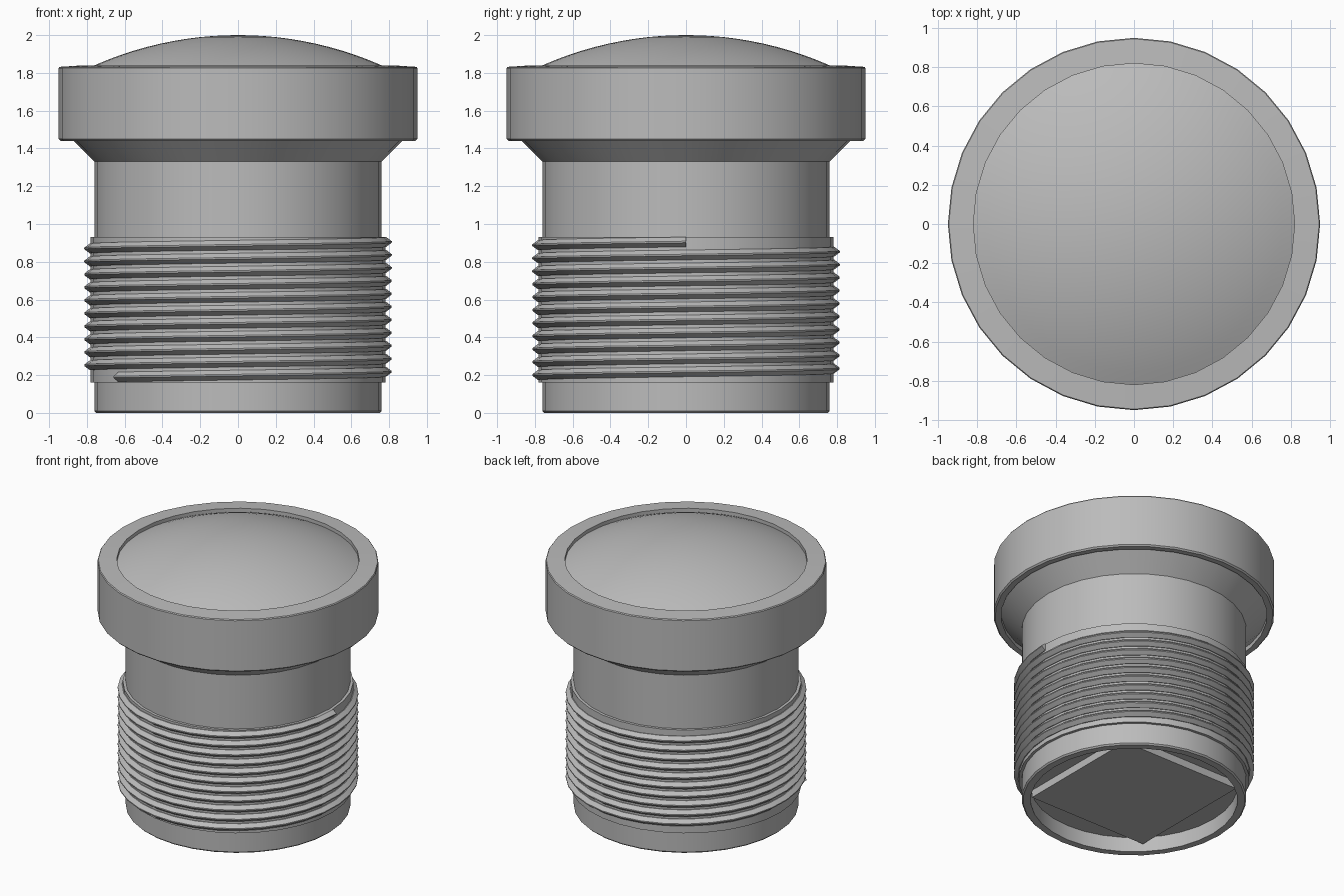
import bpy, bmesh, math

if "Cube" in bpy.data.objects:
    bpy.data.objects.remove(bpy.data.objects["Cube"])

metal = bpy.data.materials.new("grey_metal")
metal.diffuse_color = (0.5, 0.5, 0.5, 1)
metal.use_nodes = True
metal.node_tree.nodes["Principled BSDF"].inputs["Base Color"].default_value = metal.diffuse_color
SEG = 32


def finish(name, bm):
    bmesh.ops.remove_doubles(bm, verts=bm.verts, dist=1e-5)
    bmesh.ops.recalc_face_normals(bm, faces=bm.faces)
    mesh = bpy.data.meshes.new(name)
    bm.to_mesh(mesh)
    bm.free()
    mesh.materials.append(metal)
    ob = bpy.data.objects.new(name, mesh)
    bpy.context.collection.objects.link(ob)
    bpy.ops.object.select_all(action='DESELECT')
    ob.select_set(True)
    bpy.context.view_layer.objects.active = ob
    bpy.ops.object.shade_smooth_by_angle(angle=math.radians(30))
    return ob


def lathe(name, profile, closed=False, seg=SEG):
    """Spin an (r, z) profile around the z axis."""
    bm = bmesh.new()
    pts = profile + profile[:1] if closed else profile
    verts = [bm.verts.new((r, 0, z)) for r, z in pts]
    edges = [bm.edges.new(p) for p in zip(verts, verts[1:])]
    bmesh.ops.spin(bm, geom=verts + edges, cent=(0, 0, 0), axis=(0, 0, 1),
                   angle=math.tau, steps=seg, use_duplicate=False)
    return finish(name, bm)


# Head ring with a small chamfer on its outer edges
lathe("head_ring", [(0.82, 1.80), (0.82, 1.84), (0.945, 1.832), (0.95, 1.825),
                    (0.95, 1.45), (0.94, 1.44), (0.90, 1.44), (0.90, 1.47)])

# Domed cap, a shallow spherical section
R = (0.76 ** 2 + 0.16 ** 2) / (2 * 0.16)
dome = []
for i in range(13):
    r = 0.82 * i / 12
    dome.append((r, 2 - R + math.sqrt(R * R - r * r)))
lathe("domed_cap", dome, seg=64)

# Body: flared neck, shaft, threaded core and hollow foot
lathe("body", [(0.90, 1.47), (0.76, 1.33), (0.76, 0.93), (0.78, 0.93),
               (0.78, 0.16), (0.76, 0.16), (0.76, 0.01), (0.75, 0),
               (0.70, 0), (0.70, 0.11), (0, 0.11)])

# Helical thread ridge, swept from the lower start to the upper end
bm = bmesh.new()
start, end = math.radians(216), math.radians(360 * 11)
z0, z1 = 0.190, 0.905
section = [(0.77, -0.026), (0.785, -0.026), (0.814, -0.004),
           (0.814, 0.004), (0.785, 0.026), (0.77, 0.026)]
steps = round((end - start) / math.tau * SEG)
rings = []
for i in range(steps + 1):
    t = i / steps
    a = start + (end - start) * t
    z = z0 + (z1 - z0) * t
    rings.append([bm.verts.new((r * math.cos(a), r * math.sin(a), z + dz))
                  for r, dz in section])
for a, b in zip(rings, rings[1:]):
    for k in range(len(section) - 1):
        bm.faces.new((a[k], b[k], b[k + 1], a[k + 1]))
bm.faces.new(rings[0])
bm.faces.new(rings[-1])
finish("thread", bm)

# Square drive block in the underside recess
bm = bmesh.new()
bmesh.ops.create_cube(bm, size=1)
for v in bm.verts:
    v.co.x *= 0.98
    v.co.y *= 0.98
    v.co.z = 0.055 if v.co.z < 0 else 0.115
finish("square_drive", bm)
